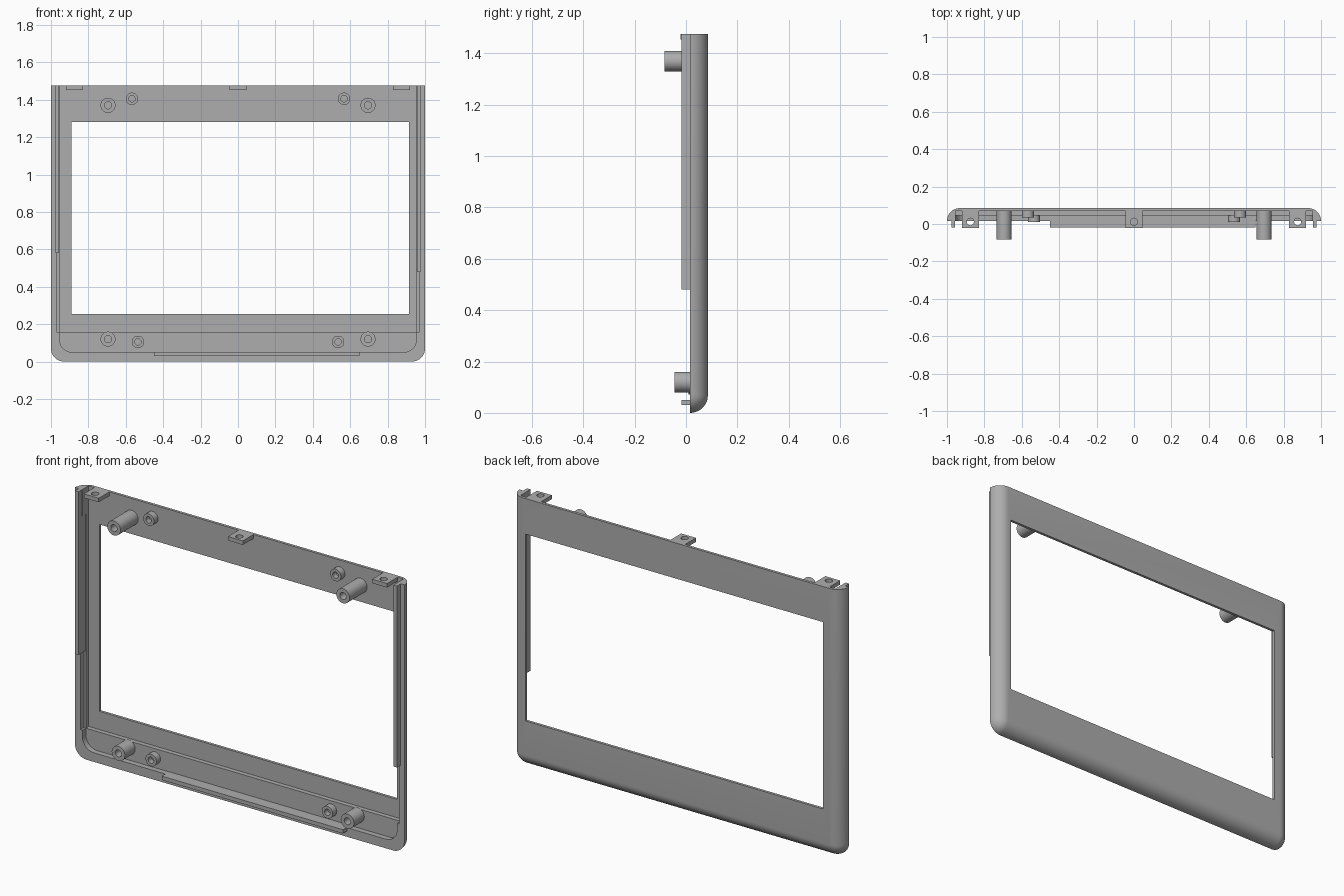
import bpy, bmesh, math
from mathutils import Matrix

if "Cube" in bpy.data.objects:
    bpy.data.objects.remove(bpy.data.objects["Cube"])

grey = bpy.data.materials.new("plain grey")
grey.use_nodes = True
colour = (0.42, 0.42, 0.42, 1)
grey.diffuse_color = colour
grey.node_tree.nodes["Principled BSDF"].inputs["Base Color"].default_value = colour

TOP, FRONT, BACK, R = 1.475, 0.015, 0.085, 0.07
FLOOR, STEP = 0.07, 0.045      # depth of the main recess and of the lower ledge


def finish(name, bm):
    bmesh.ops.recalc_face_normals(bm, faces=bm.faces)
    mesh = bpy.data.meshes.new(name)
    bm.to_mesh(mesh)
    bm.free()
    mesh.materials.append(grey)
    ob = bpy.data.objects.new(name, mesh)
    bpy.context.collection.objects.link(ob)
    return ob


def box(name, x0, x1, y0, y1, z0, z1):
    bm = bmesh.new()
    bmesh.ops.create_cube(bm, size=1)
    for v in bm.verts:
        v.co = (x0 if v.co.x < 0 else x1, y0 if v.co.y < 0 else y1, z0 if v.co.z < 0 else z1)
    return finish(name, bm)


def outline(half, low, high, radius, y, steps=10):
    """U-shaped outline with rounded bottom corners."""
    pts = [(half, y, high)]
    for sx, start in ((1, 0), (-1, 90)):
        for i in range(steps + 1):
            a = math.radians(start + 90 * i / steps)
            pts.append((sx * (half - radius) + radius * math.cos(a), y,
                        low + radius - radius * math.sin(a)))
    return pts + [(-half, y, high)]


def loft(name, loops):
    bm = bmesh.new()
    rings = [[bm.verts.new(p) for p in loop] for loop in loops]
    n = len(rings[0])
    for a, b in zip(rings, rings[1:]):
        for i in range(n):
            j = (i + 1) % n
            bm.faces.new((a[i], a[j], b[j], b[i]))
    bm.faces.new(rings[0])
    bm.faces.new(rings[-1])
    return finish(name, bm)


def cut(ob, cutter):
    mod = ob.modifiers.new("cut", 'BOOLEAN')
    mod.operation, mod.solver, mod.object = 'DIFFERENCE', 'EXACT', cutter
    bpy.context.view_layer.objects.active = ob
    bpy.ops.object.modifier_apply(modifier=mod.name)
    bpy.data.objects.remove(cutter)


def smooth(ob):
    bpy.ops.object.select_all(action='DESELECT')
    ob.select_set(True)
    bpy.context.view_layer.objects.active = ob
    bpy.ops.object.shade_smooth_by_angle(angle=math.radians(35))


def boss(name, x, z, radius, y0, y1, hole, depth):
    """Round screw post with a blind hole, facing the front."""
    bm = bmesh.new()
    profile = [(radius, y1), (radius, y0), (hole, y0), (hole, y0 + depth)]
    rings = []
    for r, y in profile:
        rings.append([bm.verts.new((x + r * math.cos(a), y, z + r * math.sin(a)))
                      for a in (math.tau * i / 32 for i in range(32))])
    for a, b in zip(rings, rings[1:]):
        for i in range(32):
            j = (i + 1) % 32
            bm.faces.new((a[i], a[j], b[j], b[i]))
    bm.faces.new(rings[0])
    bm.faces.new(rings[-1])
    smooth(finish(name, bm))


# Bezel shell: quarter-round on the sides and bottom, cut flat at the top
loops = []
for i in range(13):
    a = math.radians(90 * i / 12)
    inset = (R - 0.002) * (1 - math.cos(a))
    loops.append(outline(1 - inset, inset, TOP, R - inset, FRONT + (BACK - FRONT) * math.sin(a)))
bezel = loft("bezel", loops)

# Recesses on the front and the screen opening
cut(bezel, box("main_recess", -0.955, 0.955, -0.2, FLOOR, 0.155, 1.6))
cut(bezel, box("side_recess", -0.967, 0.967, -0.2, STEP, 0.155, 1.33))
cut(bezel, loft("lower_recess", [outline(0.955, 0.05, 0.2, 0.07, y) for y in (-0.2, STEP)]))
cut(bezel, box("screen_opening", -0.89, 0.915, -0.2, 0.2, 0.255, 1.28))
smooth(bezel)

# Thin rails along the sides and a lip along the bottom
box("right_rail", -0.977, -0.956, -0.018, 0.05, 0.58, TOP)
box("left_rail", 0.956, 0.977, -0.018, 0.05, 0.48, TOP)
box("bottom_lip", -0.45, 0.65, -0.018, STEP + 0.005, 0.03, 0.051)

# Drilled tabs along the top edge
for name, x in (("right_tab", -0.875), ("middle_tab", 0), ("left_tab", 0.875)):
    tab = box(name, x - 0.045, x + 0.045, -0.022, FLOOR + 0.003, 1.453, TOP)
    bm = bmesh.new()
    bmesh.ops.create_cone(bm, cap_ends=True, segments=24, radius1=0.019, radius2=0.019,
                          depth=0.2, matrix=Matrix.Translation((x, 0.012, TOP)))
    cut(tab, finish("tab_hole", bm))
    smooth(tab)

# Screw posts
for side, s in (("right", -1), ("left", 1)):
    boss(side + "_upper_post", s * 0.695, 1.37, 0.04, -0.083, FLOOR + 0.003, 0.019, 0.1)
    boss(side + "_upper_stud", s * 0.567, 1.405, 0.033, 0.035, FLOOR + 0.003, 0.017, 0.03)
    boss(side + "_lower_post", s * 0.695, 0.12, 0.04, -0.045, STEP + 0.003, 0.019, 0.06)
    boss(side + "_lower_stud", s * 0.535, 0.105, 0.033, 0.01, STEP + 0.003, 0.017, 0.03)
